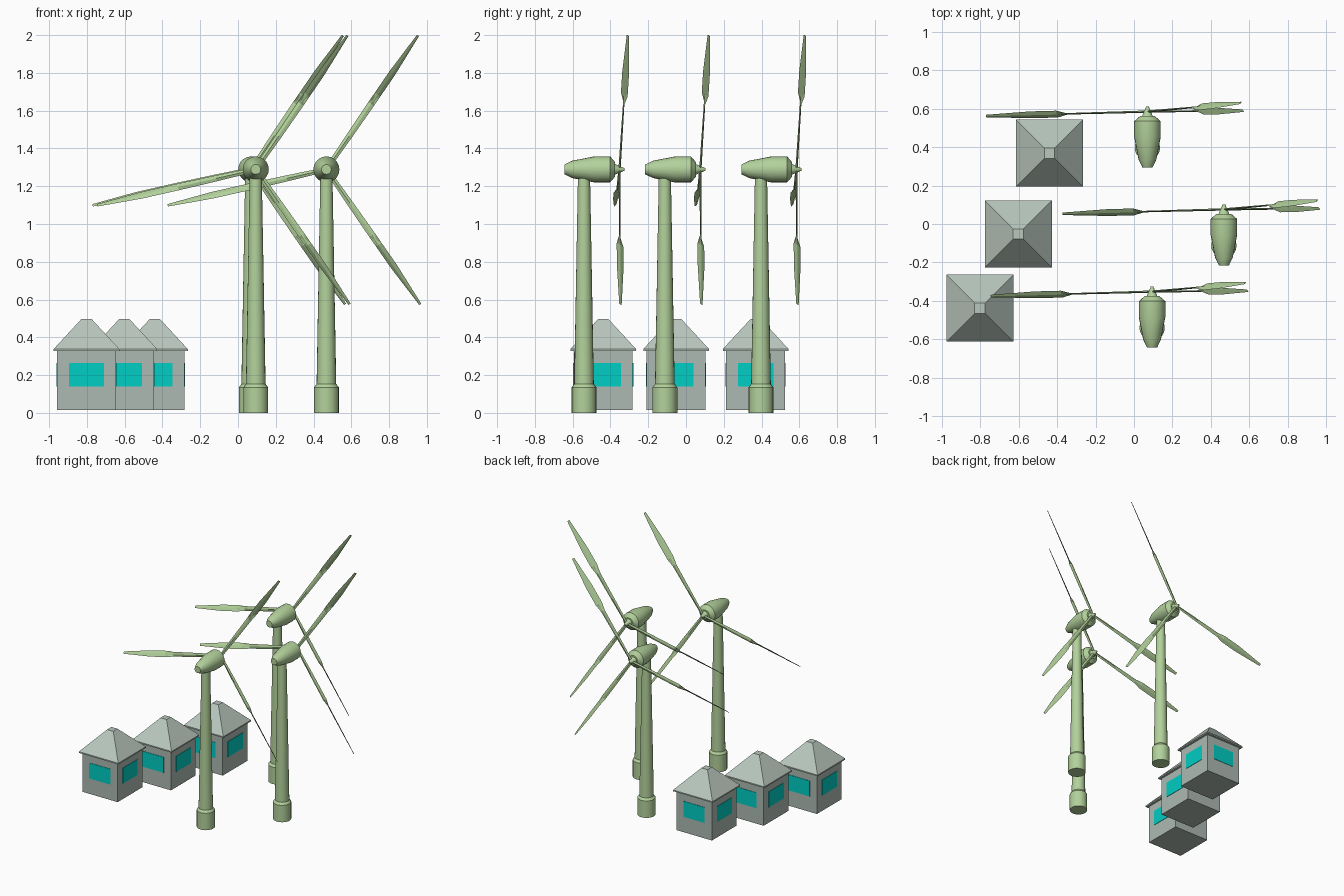
import bpy, bmesh, math
from mathutils import Vector

if "Cube" in bpy.data.objects:
    bpy.data.objects.remove(bpy.data.objects["Cube"])


def material(name, color):
    m = bpy.data.materials.new(name)
    m.diffuse_color = (*color, 1)
    m.use_nodes = True
    m.node_tree.nodes["Principled BSDF"].inputs["Base Color"].default_value = m.diffuse_color
    return m


GREEN = material("pale_green", (0.45, 0.64, 0.33))
WALL = material("wall_grey", (0.42, 0.49, 0.45))
ROOF = material("roof_grey", (0.48, 0.57, 0.51))
TEAL = material("window_teal", (0.0, 0.62, 0.55))


def skin(name, rings, mat, loc, smooth=False):
    """Join successive closed rings of points and cap both ends."""
    bm = bmesh.new()
    vs = [[bm.verts.new(p) for p in ring] for ring in rings]
    n = len(vs[0])
    for a, b in zip(vs, vs[1:]):
        for i in range(n):
            j = (i + 1) % n
            bm.faces.new((a[i], a[j], b[j], b[i]))
    bm.faces.new(vs[0])
    bm.faces.new(vs[-1])
    bmesh.ops.recalc_face_normals(bm, faces=bm.faces)
    me = bpy.data.meshes.new(name)
    bm.to_mesh(me)
    bm.free()
    me.materials.append(mat)
    ob = bpy.data.objects.new(name, me)
    ob.location = loc
    bpy.context.collection.objects.link(ob)
    if smooth:
        bpy.ops.object.select_all(action='DESELECT')
        ob.select_set(True)
        bpy.context.view_layer.objects.active = ob
        bpy.ops.object.shade_smooth_by_angle(angle=math.radians(30))
    return ob


def circles(profile, axis, n=20):
    """Rings of (radius, position) along the z or y axis."""
    rings = []
    for r, h in profile:
        ring = []
        for i in range(n):
            a = 2 * math.pi * i / n
            u, v = r * math.cos(a), r * math.sin(a)
            ring.append((u, v, h) if axis == 'z' else (u, h, v))
        rings.append(ring)
    return rings


def squares(profile):
    return [[(sx * h, sy * h, z) for sx, sy in ((-1, -1), (1, -1), (1, 1), (-1, 1))]
            for h, z in profile]


HUB_Z = 1.289
HUB = Vector((0, 0.188, 0))
# Blade tips relative to the nacelle axis above the tower
TIPS = [(0.485, 0.233, 0.709), (0.497, 0.193, -0.714), (-0.84, 0.165, -0.19)]
# Blade sections: position along span, chord, pitch in degrees, thickness
SECTIONS = [(0.02, 0.024, 0, 0.012), (0.25, 0.032, 0, 0.010), (0.49, 0.036, 5, 0.008),
            (0.56, 0.050, 45, 0.008), (0.72, 0.050, 45, 0.007), (1.0, 0.018, 45, 0.004)]


def blade(name, tip, loc):
    span = Vector(tip) - HUB
    d = span.normalized()
    fwd = Vector((0, 1, 0))
    side = fwd.cross(d).normalized()
    fwd = d.cross(side).normalized()
    rings = []
    for t, chord, pitch, thick in SECTIONS:
        a = math.radians(pitch)
        c = (side * math.cos(a) + fwd * math.sin(a)) * chord / 2
        n = (fwd * math.cos(a) - side * math.sin(a)) * thick / 2
        p = HUB + span * t
        rings.append([p + c, p + n, p - c, p - n])
    skin(name, rings, GREEN, loc)


def turbine(k, x, y):
    # Tower with a wider foot
    skin(f"tower_{k}", circles([(0.066, 0), (0.066, 0.135), (0.052, 0.153),
                                (0.032, 1.26)], 'z'), GREEN, (x, y, 0), True)
    # Nacelle and spinner
    top = (x, y, HUB_Z)
    skin(f"nacelle_{k}", circles([(0.026, -0.104), (0.046, -0.062), (0.069, 0.055),
                                  (0.069, 0.138), (0.038, 0.165)], 'y'), GREEN, top, True)
    skin(f"spinner_{k}", circles([(0.032, 0.155), (0.022, 0.178), (0.007, 0.214)], 'y', 12),
         GREEN, top, True)
    for i, tip in enumerate(TIPS):
        blade(f"blade_{k}_{i + 1}", tip, top)


def house(k, x, y):
    loc = (x, y, 0)
    skin(f"house_walls_{k}", squares([(0.156, 0.016), (0.156, 0.335)]), WALL, loc)
    # Hipped roof with thin eaves and a small flat top
    skin(f"roof_{k}", squares([(0.174, 0.328), (0.174, 0.338), (0.027, 0.497)]), ROOF, loc)
    # One window on each wall
    for i in range(4):
        w = skin(f"window_{k}_{i + 1}",
                 [[(-0.093, yy, 0.14), (0.093, yy, 0.14), (0.093, yy, 0.264), (-0.093, yy, 0.264)]
                  for yy in (-0.159, -0.15)], TEAL, loc)
        w.rotation_euler.z = i * math.pi / 2


for k, (x, y) in enumerate([(0.07, 0.397), (0.468, -0.112), (0.094, -0.54)], 1):
    turbine(k, x, y)
for k, (x, y) in enumerate([(-0.44, 0.369), (-0.602, -0.052), (-0.802, -0.438)], 1):
    house(k, x, y)
